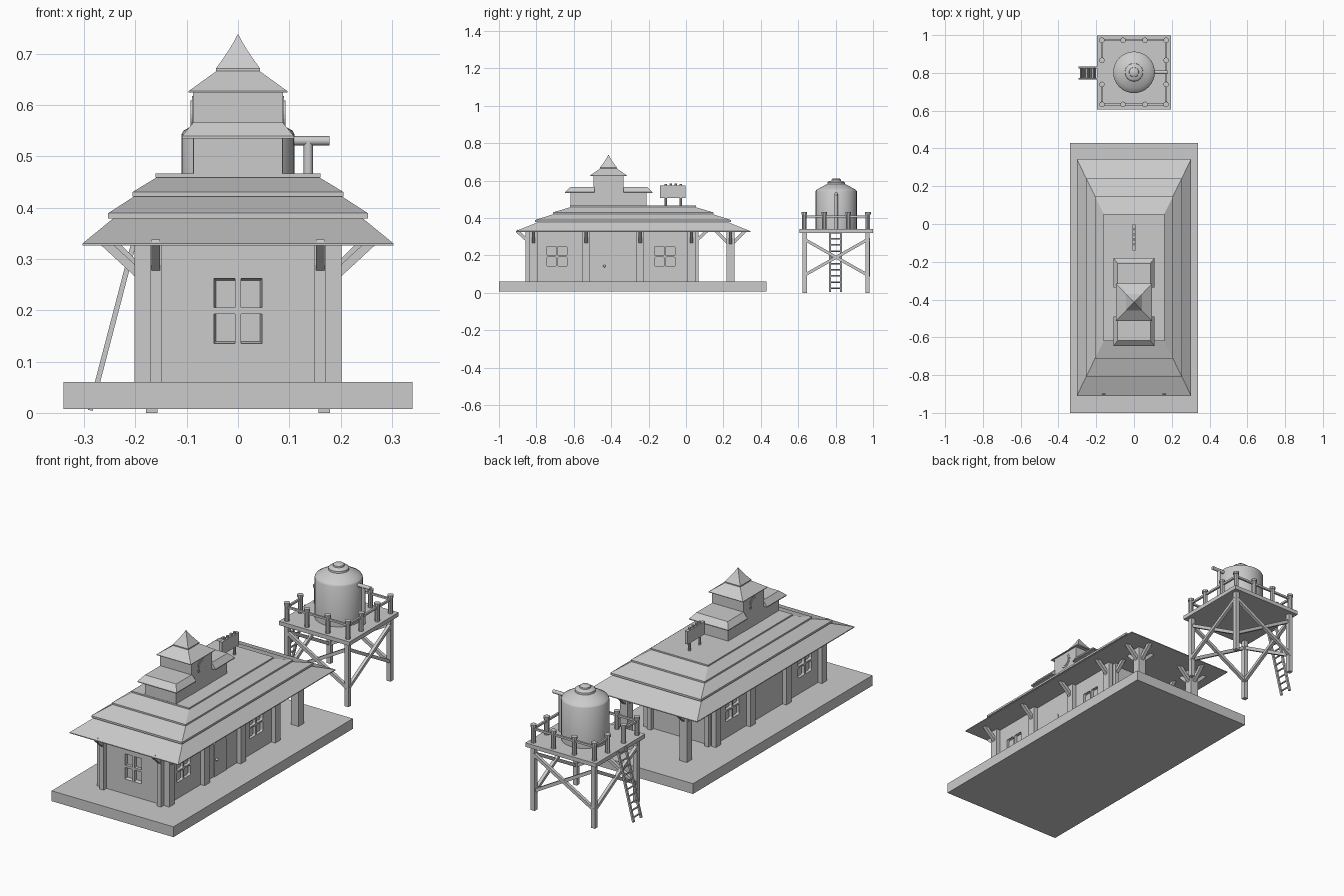
import bpy, bmesh, math
from mathutils import Vector, Matrix

if "Cube" in bpy.data.objects:
    bpy.data.objects.remove(bpy.data.objects["Cube"])

def finish(name, bm):
    bmesh.ops.recalc_face_normals(bm, faces=bm.faces)
    me = bpy.data.meshes.new(name)
    bm.to_mesh(me)
    bm.free()
    ob = bpy.data.objects.new(name, me)
    bpy.context.collection.objects.link(ob)
    return ob

def add_box(bm, x0, x1, y0, y1, z0, z1):
    m = Matrix.Translation(((x0+x1)/2, (y0+y1)/2, (z0+z1)/2)) @ Matrix.Diagonal((x1-x0, y1-y0, z1-z0, 1))
    return bmesh.ops.create_cube(bm, size=1, matrix=m)["verts"]

def box(name, *b):
    bm = bmesh.new()
    add_box(bm, *b)
    return finish(name, bm)

def add_beam(bm, p, q, w, sides=4):
    p, q = Vector(p), Vector(q)
    m = Matrix.Translation((p+q)/2) @ (q-p).to_track_quat('Z', 'Y').to_matrix().to_4x4()
    if sides == 4:
        bmesh.ops.create_cube(bm, size=1, matrix=m @ Matrix.Diagonal((w, w, (q-p).length, 1)))
    else:
        bmesh.ops.create_cone(bm, cap_ends=True, segments=sides, radius1=w/2, radius2=w/2,
                              depth=(q-p).length, matrix=m)

def beams(name, segs, w, sides=4):
    bm = bmesh.new()
    for p, q in segs:
        add_beam(bm, p, q, w, sides)
    return finish(name, bm)

def loft(name, rings):
    """Stack of rectangles: (half width in x, y0, y1, z)."""
    bm = bmesh.new()
    loops = [[bm.verts.new(c) for c in ((-h, a, z), (h, a, z), (h, b, z), (-h, b, z))]
             for h, a, b, z in rings]
    for lo, hi in zip(loops, loops[1:]):
        for i in range(4):
            bm.faces.new((lo[i], lo[(i+1) % 4], hi[(i+1) % 4], hi[i]))
    bm.faces.new(loops[0])
    bm.faces.new(loops[-1])
    return finish(name, bm)

def smooth(ob):
    bpy.ops.object.select_all(action='DESELECT')
    ob.select_set(True)
    bpy.context.view_layer.objects.active = ob
    bpy.ops.object.shade_smooth_by_angle(angle=math.radians(35))

# Platform
box("platform", -.34, .34, -1, .43, .008, .06)

# Walls with recessed windows
walls = box("walls", -.18, .18, -.835, .045, .055, .332)
cut = bmesh.new()
WIN_Y = (-.69, -.113)
for s in (-1, 1):
    for wy in WIN_Y:
        for dy in (-.029, .029):
            for dz in (-.029, .029):
                vs = add_box(cut, s*.18-.015, s*.18+.015, wy+dy-.025, wy+dy+.025,
                             .195+dz-.025, .195+dz+.025)
                es = [e for e in {e for v in vs for e in v.link_edges}
                      if abs(e.verts[0].co.x - e.verts[1].co.x) > .01]
                bmesh.ops.bevel(cut, geom=es, offset=.007, segments=3, affect='EDGES', profile=.5)
vs = add_box(cut, -.051, .051, -.85, -.818, .131, .266)
for v in vs:                      # sloped reveal of the front window
    if v.co.y > -.83:
        v.co.x *= .84
        v.co.z = .1985 + (v.co.z - .1985)*.88
cutter = finish("window_cutter", cut)
cutter.hide_render = True
cutter.hide_viewport = True
mod = walls.modifiers.new("windows", 'BOOLEAN')
mod.object, mod.operation, mod.solver = cutter, 'DIFFERENCE', 'EXACT'

# Front window bars
bm = bmesh.new()
add_box(bm, -.006, .006, -.834, -.815, .131, .266)
add_box(bm, -.05, .05, -.834, -.815, .193, .205)
finish("front_window_bars", bm)

# Arched door and knob on the right side
bm = bmesh.new()
prof = [(-.45, .06), (-.355, .06)]
prof += [(-.4025 + .0475*math.cos(t), .217 + .022*math.sin(t)) for t in
         [math.pi*i/10 for i in range(11)]]
f = bm.faces.new([bm.verts.new((.175, y, z)) for y, z in prof])
ext = bmesh.ops.extrude_face_region(bm, geom=[f])["geom"]
bmesh.ops.translate(bm, vec=(.009, 0, 0), verts=[g for g in ext if isinstance(g, bmesh.types.BMVert)])
finish("door", bm)
bm = bmesh.new()
bmesh.ops.create_uvsphere(bm, u_segments=10, v_segments=6, radius=.007,
                          matrix=Matrix.Translation((.188, -.436, .143)))
smooth(finish("door_knob", bm))

# Wall posts and their roof braces
posts, braces = bmesh.new(), []
for s in (-1, 1):
    for y in (-.815, -.533, -.245, .03):
        add_box(posts, s*.19-.012, s*.19+.012, y-.021, y+.021, .055, .33)
        braces.append(((s*.195, y, .272), (s*.26, y, .332)))
    for y, d in ((-.845, -1), (.053, 1)):
        add_box(posts, s*.16-.011, s*.16+.011, y-.013, y+.013, .055, .33)
        braces.append(((s*.16, y, .277), (s*.16, y+d*.06, .332)))
finish("wall_posts", posts)

# Free-standing porch posts with four-way braces
bm = bmesh.new()
for s in (-1, 1):
    x, y = s*.165, .238
    add_box(bm, x-.021, x+.021, y-.021, y+.021, .055, .33)
    for dx, dy in ((1, 0), (-1, 0), (0, 1), (0, -1)):
        braces.append(((x+dx*.012, y+dy*.012, .265), (x+dx*.08, y+dy*.08, .332)))
finish("porch_posts", bm)
beams("roof_braces", braces, .017)

# Tiered hip roof
def roof_ring(h, z):
    hy = .627 - (.303-h)/.142*.29
    return (h, -.283-hy, -.283+hy, z)
loft("main_roof", [roof_ring(*r) for r in (
    (.303, .326), (.303, .33), (.243, .379), (.253, .379), (.253, .389), (.202, .422),
    (.206, .422), (.206, .43), (.158, .459), (.161, .459), (.161, .466))])

# Cupola: low hall, two hipped wings, square tower
box("cupola_base", -.087, .087, -.618, -.212, .46, .537)
for name, a, b, at, bt in (("front_wing_roof", -.647, -.49, -.617, -.49),
                           ("rear_wing_roof", -.335, -.18, -.335, -.208)):
    loft(name, [(.109, a, b, .535), (.109, a, b, .539), (.087, at, bt, .566)])
TY = -.4145
box("cupola_tower", -.088, .088, TY-.081, TY+.081, .46, .628)
loft("tower_roof", [(h, TY-h*1.03, TY+h*1.03, z) for h, z in (
    (.096, .624), (.096, .627), (.042, .666), (.043, .666), (.043, .671), (.03, .689),
    (.016, .71), (.007, .725), (.001, .737))])
# Round windows on the tower sides
bm = bmesh.new()
for s in (-1, 1):
    for r, x in ((.036, .09), (.028, .0925)):
        add_beam(bm, (s*.08, TY, .581), (s*x, TY, .581), r*2, 24)
finish("round_windows", bm)

# Roof sign
box("sign_board", -.008, .008, -.14, -.002, .508, .573)
beams("sign_posts", [((0, y, .46), (0, y, .583)) for y in (-.108, -.028)], .012, 8)
beams("sign_caps", [((0, y, .574), (0, y, .584)) for y in (-.082, -.055)], .014, 8)

# Water tower deck, legs and cross braces
CY, L = .803, .168
box("tower_deck", -.197, .197, CY-.196, CY+.196, .32, .34)
beams("tower_legs", [((sx*L, CY+sy*L, 0), (sx*L, CY+sy*L, .325))
                     for sx in (-1, 1) for sy in (-1, 1)], .022)
segs = []
for s in (-1, 1):
    for d in (-1, 1):
        o = s*(L+d*s*.004)
        segs.append(((o, CY-d*L, .095), (o, CY+d*L, .285)))
        segs.append(((-d*L, CY+o, .095), (d*L, CY+o, .285)))
beams("tower_cross_braces", segs, .016)

# Railing posts, caps and rails, open at the ladder
R = .17
spots = [(x, CY+s*R) for s in (-1, 1) for x in (-R, -.058, .058, R)]
spots += [(s*R, CY+y) for s in (-1, 1) for y in (-.064, .064)]
beams("railing_posts", [((x, y, .335), (x, y, .42)) for x, y in spots], .024, 10)
beams("railing_caps", [((x, y, .42), (x, y, .432)) for x, y in spots], .03, 10)
z = .409
beams("railing_rails", [((-R, CY+R, z), (R, CY+R, z)), ((-R, CY-R, z), (R, CY-R, z)),
                        ((R, CY-R, z), (R, CY+R, z)), ((-R, CY-R, z), (-R, CY-.064, z)),
                        ((-R, CY+.064, z), (-R, CY+R, z))], .01)

# Water tank turned from a profile
bm = bmesh.new()
prof = [(0, .335), (.11, .335), (.11, .543), (.106, .55), (.085, .562), (.052, .58), (.048, .581),
        (.047, .59), (.04, .596), (.026, .599), (.025, .606), (.018, .611), (0, .612)]
vs = [bm.verts.new((r, CY, z)) for r, z in prof]
es = [bm.edges.new(p) for p in zip(vs, vs[1:])]
bmesh.ops.spin(bm, geom=vs+es, cent=(0, CY, 0), axis=(0, 0, 1), angle=math.tau, steps=32)
bmesh.ops.remove_doubles(bm, verts=bm.verts, dist=1e-4)
smooth(finish("water_tank", bm))

# Spout pipe with its riser
smooth(beams("spout", [((.1, CY, .53), (.178, CY, .53)), ((.137, CY, .335), (.137, CY, .53))], .018, 12))

# Leaning ladder
foot, head = Vector((-.288, 0, .005)), Vector((-.202, 0, .335))
segs = [(foot+Vector((0, y, 0)), head+Vector((0, y, 0))) for y in (.769, .829)]
beams("ladder_rails", segs, .01)
rungs = [foot.lerp(head, (i+.6)/10) for i in range(10)]
beams("ladder_rungs", [(p+Vector((0, .769, 0)), p+Vector((0, .829, 0))) for p in rungs], .008, 8)
